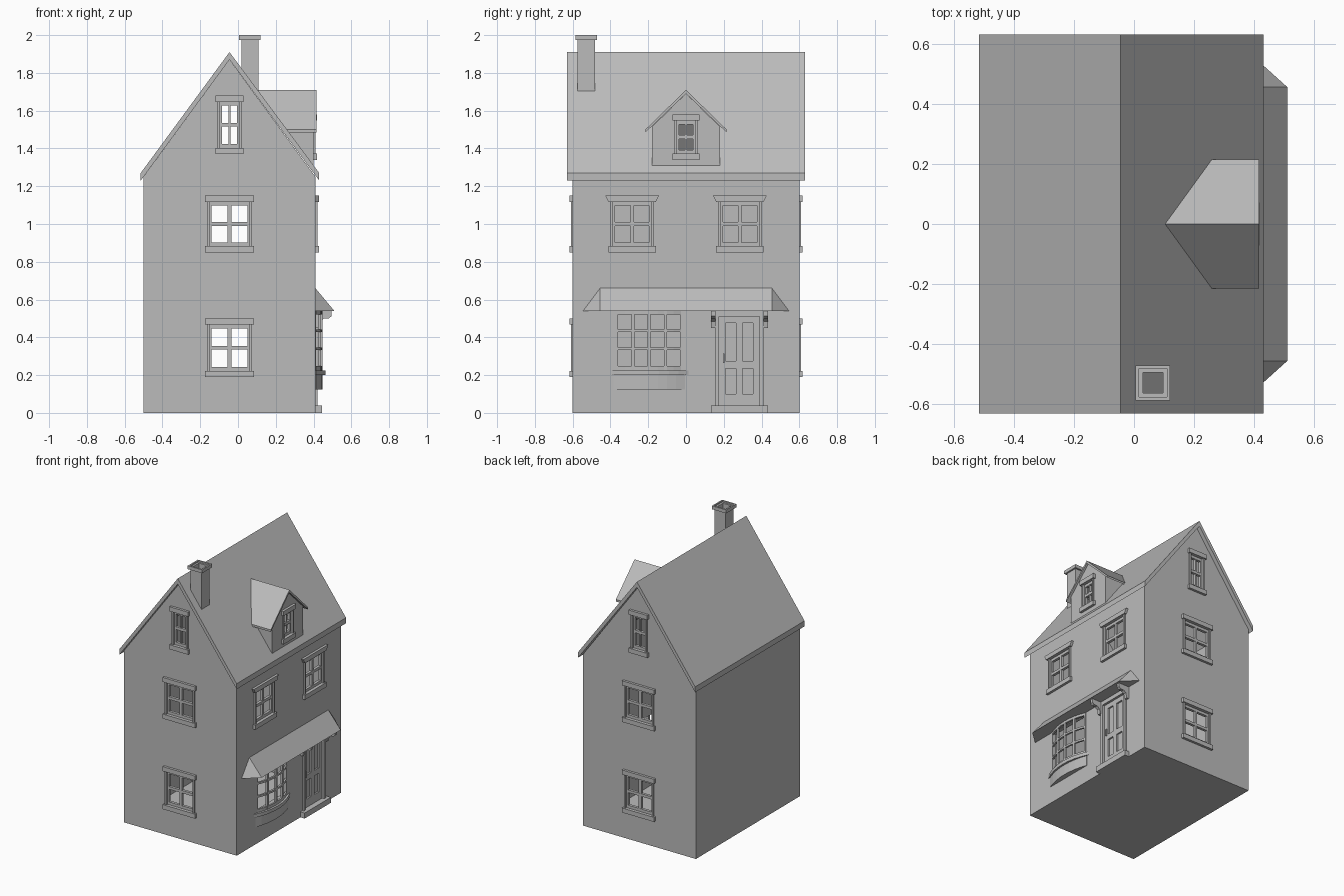
import bpy
import bmesh
from mathutils import Vector

if "Cube" in bpy.data.objects:
    bpy.data.objects.remove(bpy.data.objects["Cube"], do_unlink=True)

grey = bpy.data.materials.new("plain_grey")
grey.use_nodes = True
grey.diffuse_color = (0.5, 0.5, 0.5, 1)
grey.node_tree.nodes["Principled BSDF"].inputs["Base Color"].default_value = (0.5, 0.5, 0.5, 1)

RIDGE = -0.045


def make(name, bm):
    bmesh.ops.recalc_face_normals(bm, faces=bm.faces)
    mesh = bpy.data.meshes.new(name)
    bm.to_mesh(mesh)
    bm.free()
    mesh.materials.append(grey)
    ob = bpy.data.objects.new(name, mesh)
    bpy.context.collection.objects.link(ob)
    return ob


def add_prism(bm, pts, axis, a, b):
    """Extrude a 2D outline along an axis from a to b."""
    def place(p, t):
        v = list(p)
        v.insert("xyz".index(axis), t)
        return bm.verts.new(v)
    low = [place(p, a) for p in pts]
    high = [place(p, b) for p in pts]
    bm.faces.new(low)
    bm.faces.new(high)
    n = len(pts)
    for i in range(n):
        j = (i + 1) % n
        bm.faces.new((low[i], low[j], high[j], high[i]))


def prism(name, pts, axis, a, b):
    bm = bmesh.new()
    add_prism(bm, pts, axis, a, b)
    return make(name, bm)


def add_box(bm, x0, x1, y0, y1, z0, z1):
    add_prism(bm, [(x0, y0), (x1, y0), (x1, y1), (x0, y1)], "z", z0, z1)


def boxes(name, items):
    bm = bmesh.new()
    for item in items:
        add_box(bm, *item)
    return make(name, bm)


def cut(ob, *cutters):
    for c in cutters:
        mod = ob.modifiers.new("cut", "BOOLEAN")
        mod.operation, mod.solver, mod.object = "DIFFERENCE", "EXACT", c
        c.hide_render = True
        with bpy.context.temp_override(object=ob, active_object=ob, selected_objects=[ob]):
            bpy.ops.object.modifier_apply(modifier=mod.name)


# Each wall: point at its base, direction along it, direction outward
WALLS = {
    "front": (Vector((RIDGE, -0.6, 0)), Vector((1, 0, 0)), Vector((0, -1, 0))),
    "back": (Vector((RIDGE, 0.6, 0)), Vector((-1, 0, 0)), Vector((0, 1, 0))),
    "left": (Vector((0.41, 0, 0)), Vector((0, 1, 0)), Vector((1, 0, 0))),
    "dormer": (Vector((0.4, 0, 0)), Vector((0, 1, 0)), Vector((1, 0, 0))),
}


def to_wall(bm, wall):
    base, along, out = WALLS[wall]
    for v in bm.verts:
        u, d, z = v.co
        v.co = base + along * u + out * d + Vector((0, 0, z))


def window(name, wall, u, z0, z1, pane, crown=False):
    """Sash window with surround; returns the cutter for its opening."""
    bm = bmesh.new()
    hole, jamb, ledge = pane + 0.012, pane + 0.024, pane + 0.035
    top, bottom = z1 - 0.033, z0 + 0.033
    flare = 0.017 if crown else 0
    add_prism(bm, [(u - ledge, top), (u + ledge, top), (u + ledge + flare, z1),
                   (u - ledge - flare, z1)], "y", -0.01, 0.018)
    add_box(bm, u - ledge, u + ledge, -0.01, 0.018, z0, bottom)
    for s in (-1, 1):
        add_box(bm, *sorted((u + s * hole, u + s * jamb)), -0.01, 0.01, bottom, top)
        add_box(bm, *sorted((u + s * pane, u + s * hole)), -0.025, -0.005, bottom, top)
    mid = (bottom + top) / 2
    for a, b in ((bottom, bottom + 0.02), (mid - 0.01, mid + 0.01), (top - 0.02, top)):
        add_box(bm, u - pane, u + pane, -0.025, -0.005, a, b)
    bar = pane * 0.11
    add_box(bm, u - bar, u + bar, -0.024, -0.006, bottom, top)
    to_wall(bm, wall)
    make(name, bm)
    bm = bmesh.new()
    add_box(bm, u - hole, u + hole, -0.06, 0.05, bottom, top)
    to_wall(bm, wall)
    return make(name + "_opening", bm)


# Windows
openings = []
for side in ("front", "back"):
    openings += [window(side + "_ground_window", side, 0, 0.19, 0.5, 0.095),
                 window(side + "_upper_window", side, 0, 0.85, 1.15, 0.095),
                 window(side + "_attic_window", side, 0, 1.37, 1.68, 0.04)]
for u, tag in ((-0.285, "near"), (0.285, "far")):
    openings.append(window("street_window_" + tag, "left", u, 0.85, 1.15, 0.09, True))
dormer_opening = window("dormer_window", "dormer", 0, 1.34, 1.58, 0.037)

# Hollow walls with gables
walls = prism("walls", [(-0.5, 0), (0.41, 0), (0.41, 1.25), (RIDGE, 1.87), (-0.5, 1.25)],
              "y", -0.6, 0.6)
room = boxes("room_space", [(-0.47, 0.38, -0.57, 0.57, 0.02, 2.1)])
shop_hole = boxes("shop_opening", [(0.35, 0.45, -0.365, -0.025, 0.225, 0.535)])
door_hole = boxes("door_recess", [(0.393, 0.45, 0.175, 0.39, 0.04, 0.51)])
cut(walls, room, shop_hole, door_hole, *openings)

# Main roof, opened under the dormer
roof = prism("roof", [(-0.515, 1.27), (RIDGE, 1.91), (0.43, 1.27), (0.43, 1.23),
                      (RIDGE, 1.87), (-0.515, 1.23)], "y", -0.63, 0.63)
dormer_space = prism("dormer_space", [(-0.16, 1.2), (0.16, 1.2), (0.16, 1.5), (0, 1.66), (-0.16, 1.5)],
                     "x", 0, 0.38)
cut(roof, dormer_space)
under_roof = prism("under_roof", [(-0.515, 1), (-0.515, 1.27), (RIDGE, 1.91), (0.43, 1.27), (0.43, 1)],
                   "y", -0.8, 0.8)

# Dormer
dormer = prism("dormer_walls", [(-0.18, 1.25), (0.18, 1.25), (0.18, 1.515), (0, 1.69), (-0.18, 1.515)],
               "x", 0, 0.4)
hollow = boxes("dormer_hollow", [(-0.1, 0.375, -0.16, 0.16, 1.1, 1.9)])
cut(dormer, hollow, dormer_opening, under_roof)
dormer_roof = prism("dormer_roof", [(-0.215, 1.5), (0, 1.71), (0.215, 1.5), (0.215, 1.485),
                                    (0, 1.69), (-0.215, 1.485)], "x", 0, 0.415)
cut(dormer_roof, under_roof)

# Chimney, an open square tube with a collar
chimney = boxes("chimney", [(0.018, 0.108, -0.574, -0.482, 1.6, 1.98)])
collar = boxes("chimney_collar", [(0.005, 0.12, -0.586, -0.47, 1.975, 2.0)])
flue = boxes("flue", [(0.015 + 0.001, 0.11, -0.575, -0.481, 1.99, 2.1)])
shaft = boxes("flue_shaft", [(0.03, 0.096, -0.562, -0.494, 1.5, 2.1)])
cut(chimney, under_roof, shaft)
cut(collar, flue, shaft)

# Hipped canopy over the shop front
bm = bmesh.new()
corners = [bm.verts.new(p) for p in ((0.41, -0.545, 0.54), (0.51, -0.455, 0.54), (0.51, 0.455, 0.54),
                                     (0.41, 0.545, 0.54), (0.41, 0.455, 0.66), (0.41, -0.455, 0.66))]
bmesh.ops.convex_hull(bm, input=corners)
make("canopy", bm)

# Brackets beside the door
for y, tag in ((0.133, "near"), (0.41, "far")):
    prism("bracket_" + tag, [(0.41, 0.54), (0.495, 0.54), (0.495, 0.512), (0.48, 0.5), (0.455, 0.5),
                             (0.435, 0.485), (0.428, 0.45), (0.41, 0.45)], "y", y, y + 0.024)


# Bow shop window
def arc(half, depth, steps=8):
    ts = [2 * i / steps - 1 for i in range(steps + 1)]
    return [(0.412 + depth * (1 - t * t), -0.195 + half * t) for t in ts]


def bow(bm, half, depth, z0, z1):
    outer = arc(half, depth)
    add_prism(bm, outer + [(0.4, outer[-1][1]), (0.4, outer[0][1])], "z", z0, z1)


bm = bmesh.new()
outer = arc(0.172, 0.035)
band = outer + [(x - 0.014, y) for x, y in reversed(outer)]
for a, b in ((0.225, 0.247), (0.332, 0.346), (0.428, 0.442), (0.522, 0.54)):
    add_prism(bm, band, "z", a, b)
for x, y in outer[::2]:
    add_box(bm, x - 0.014, x + 0.001, y - 0.008, y + 0.008, 0.225, 0.54)
make("shop_window_frame", bm)
for name, half, depth, a, b in (("shop_window_sill", 0.208, 0.05, 0.2, 0.225),
                                ("shop_window_apron", 0.19, 0.035, 0.125, 0.2)):
    bm = bmesh.new()
    bow(bm, half, depth, a, b)
    make(name, bm)

# Door: frame, step, stiles and rails, handle
boxes("door_frame", [(0.4, 0.422, 0.155, 0.175, 0.04, 0.54), (0.4, 0.422, 0.39, 0.41, 0.04, 0.54),
                     (0.4, 0.422, 0.175, 0.39, 0.51, 0.54)])
boxes("door_step", [(0.4, 0.445, 0.132, 0.434, 0, 0.04)])
stiles = [(0.39, 0.405, y, y + 0.035, 0.04, 0.51) for y in (0.175, 0.265, 0.355)]
rails = [(0.39, 0.4045, 0.175, 0.39, a, b) for a, b in ((0.04, 0.1), (0.235, 0.275), (0.475, 0.51))]
boxes("door_leaf", stiles + rails)
boxes("door_handle", [(0.4, 0.416, 0.195, 0.203, 0.265, 0.315)])

# Cutters are no longer needed
for ob in [o for o in bpy.context.collection.objects if o.hide_render]:
    bpy.data.objects.remove(ob, do_unlink=True)
